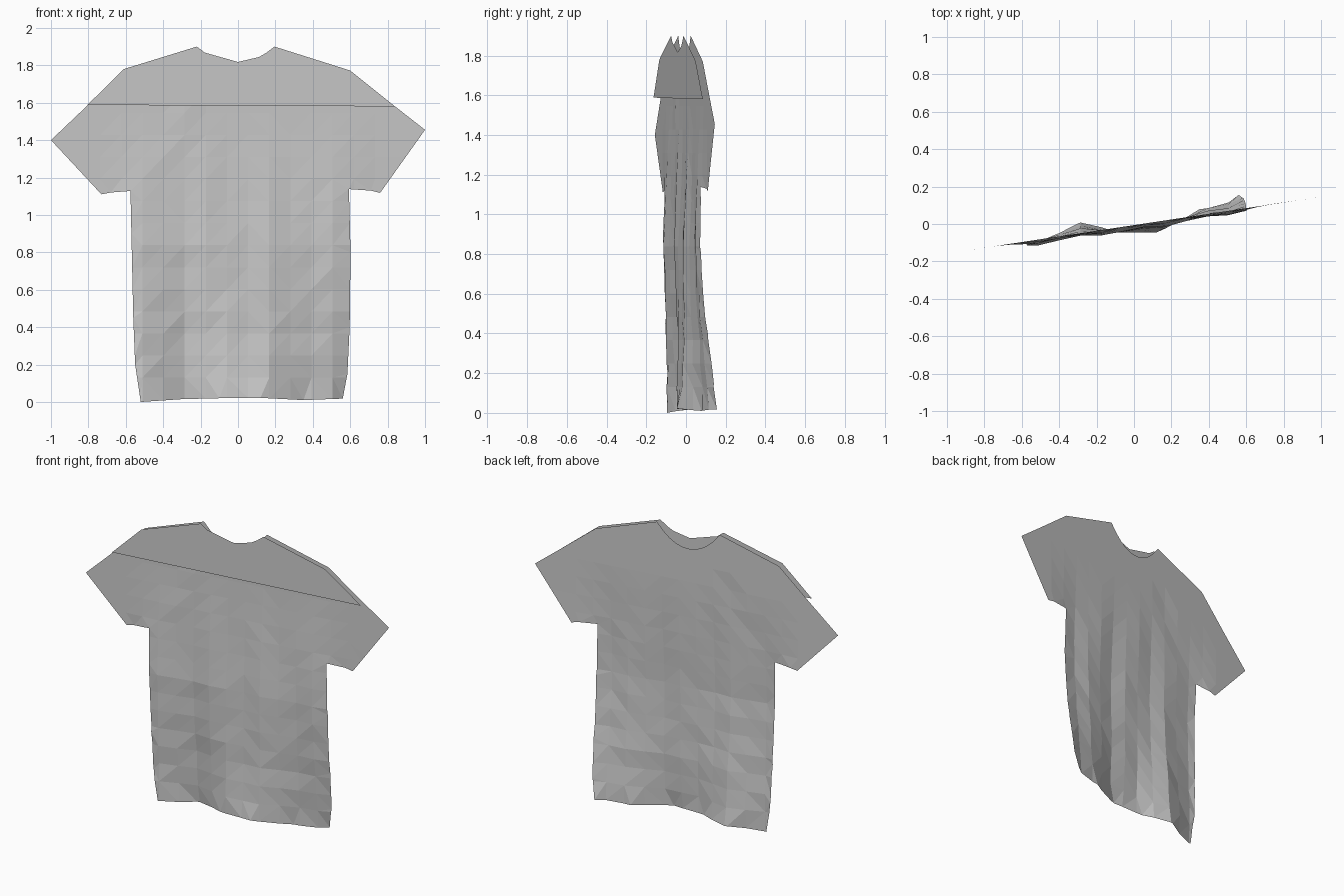
import bpy, bmesh, math, random
from mathutils import Vector

if "Cube" in bpy.data.objects:
    bpy.data.objects.remove(bpy.data.objects["Cube"])

random.seed(4)
SLOPE = 0.151                     # the whole shirt is turned slightly about z


def lerp_table(table, x):
    if x <= table[0][0]:
        return table[0][1]
    for (x0, v0), (x1, v1) in zip(table, table[1:]):
        if x <= x1:
            return v0 + (v1 - v0) * (x - x0) / (x1 - x0)
    return table[-1][1]


def neck(bottom, steps=10):
    """Curved neckline from the right shoulder point to the left one."""
    pts = []
    for i in range(steps + 1):
        t = i / steps
        x = 0.195 - 0.415 * t
        pts.append((x, bottom + (1.90 - bottom) * abs(2 * t - 1) ** 2.1))
    return pts


def make_panel(name, outline, cuts_x, cuts_z, depth):
    """Flat outline in xz, cut into a grid, triangulated and pushed along y."""
    bm = bmesh.new()
    bm.faces.new([bm.verts.new((x, 0, z)) for x, z in outline])
    for axis, cuts in ((Vector((1, 0, 0)), cuts_x), (Vector((0, 0, 1)), cuts_z)):
        for c in cuts:
            geom = bm.verts[:] + bm.edges[:] + bm.faces[:]
            bmesh.ops.bisect_plane(bm, geom=geom, dist=1e-5,
                                   plane_co=axis * c, plane_no=axis)
    bmesh.ops.triangulate(bm, faces=bm.faces[:])
    for v in bm.verts:
        v.co.y = depth(v.co.x, v.co.z)
    bmesh.ops.recalc_face_normals(bm, faces=bm.faces[:])
    if sum(f.normal.y for f in bm.faces) > 0:
        bmesh.ops.reverse_faces(bm, faces=bm.faces[:])
    mesh = bpy.data.meshes.new(name)
    bm.to_mesh(mesh)
    bm.free()
    obj = bpy.data.objects.new(name, mesh)
    bpy.context.collection.objects.link(obj)
    return obj


# Hem waviness: offset along y at the bottom edge
HEM = [(-0.53, -0.02), (-0.42, 0.02), (-0.29, 0.05), (-0.2, 0.02), (-0.1, -0.02),
       (0.0, -0.045), (0.11, -0.065), (0.2, -0.035), (0.33, 0.035),
       (0.45, 0.02), (0.56, 0.085)]


def cloth_depth(x, z):
    y = SLOPE * x - 0.006
    torso = max(0.0, 1 - abs(x) / 0.75)
    drop = max(0.0, min(1.0, (1.5 - z) / 1.5))
    y += lerp_table(HEM, x) * drop ** 3
    if abs(x) < 0.65:
        y -= 0.022 * max(0.0, 1 - abs(z - 0.85) / 0.65)
        y += 0.007 * math.sin(19 * x + 1.5 * z) * min(1, drop * 3)
        y += random.uniform(-0.006, 0.006) * drop
    # soft diagonal fold below the left shoulder
    ridge = abs((x + 0.32) - 0.6 * (z - 1.45))
    if 1.2 < z < 1.6:
        y -= 0.012 * max(0, 1 - ridge / 0.08) * torso
    return y


# Main cloth: sleeves, torso and round neck
left_side = [(-0.61, 1.775), (-0.8, 1.59), (-1.0, 1.4), (-0.73, 1.11), (-0.68, 1.12),
             (-0.575, 1.128), (-0.57, 0.9), (-0.56, 0.45), (-0.55, 0.2), (-0.52, 0.0)]
hem = [(-0.3, 0.015), (-0.1, 0.02), (0.12, 0.022), (0.35, 0.01)]
right_side = [(0.56, 0.018), (0.585, 0.15), (0.597, 0.4), (0.602, 0.8), (0.593, 1.138),
              (0.71, 1.13), (0.76, 1.118), (1.0, 1.455), (0.84, 1.58), (0.6, 1.77)]
make_panel("shirt_body", neck(1.765) + left_side + hem + right_side,
           [-0.85 + 0.113 * i for i in range(16)],
           [0.13 + 0.118 * i for i in range(14)], cloth_depth)

# Flat yoke panel lying just in front of the shoulders
yoke = neck(1.815) + [(-0.61, 1.78), (-0.805, 1.588), (0.84, 1.58), (0.6, 1.772)]
make_panel("shoulder_yoke", yoke, [], [], lambda x, z: SLOPE * x - 0.042)
